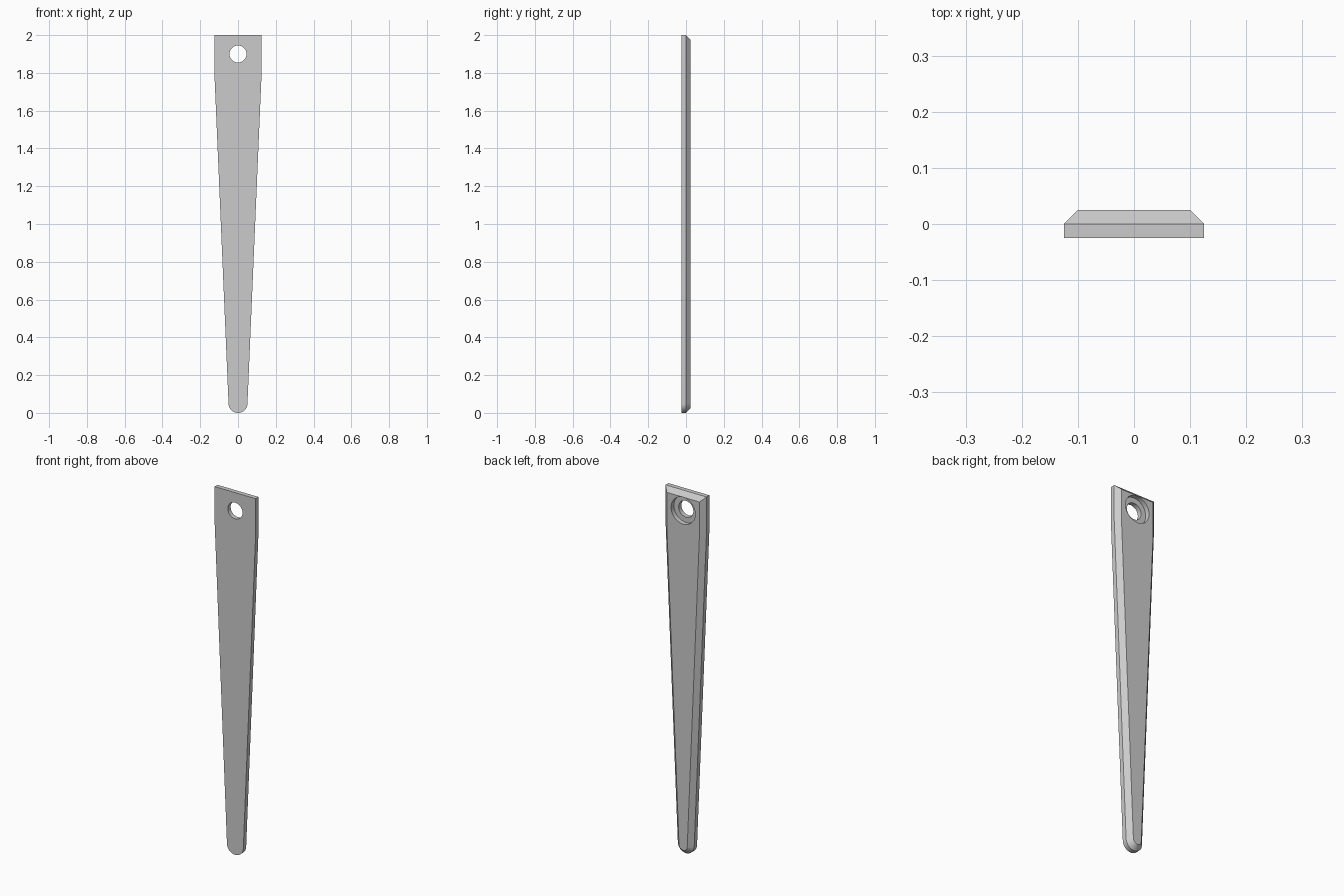
import bpy
import bmesh
from math import sin, cos, pi, radians

cube = bpy.data.objects.get("Cube")
if cube:
    bpy.data.objects.remove(cube, do_unlink=True)

HALF_WIDTH, TIP_RADIUS, HALF_DEPTH, CHAMFER = 0.125, 0.05, 0.025, 0.025
SHOULDER_Z, TOP_Z, HOLE_Z = 1.8, 2.0, 1.9
TAPER = radians(2.45)
ARC_STEPS = 24

grey = bpy.data.materials.new("plain grey")
grey.use_nodes = True
colour = (0.6, 0.6, 0.6, 1)
grey.diffuse_color = colour
grey.node_tree.nodes["Principled BSDF"].inputs["Base Color"].default_value = colour


def outline(inset):
    """Tapered blade outline in x and z, shrunk evenly by inset."""
    x, r = HALF_WIDTH - inset, TIP_RADIUS - inset
    points = [(x, SHOULDER_Z), (x, TOP_Z - inset), (-x, TOP_Z - inset), (-x, SHOULDER_Z)]
    start, sweep = pi + TAPER, pi - 2 * TAPER
    for i in range(ARC_STEPS + 1):
        a = start + sweep * i / ARC_STEPS
        points.append((r * cos(a), TIP_RADIUS + r * sin(a)))
    return points


# Blade: square-edged front half, chamfered back half
bm = bmesh.new()
rings = [[bm.verts.new((x, y, z)) for x, z in outline(inset)]
         for y, inset in ((-HALF_DEPTH, 0), (0, 0), (HALF_DEPTH, CHAMFER))]
for a, b in zip(rings, rings[1:]):
    for i in range(len(a)):
        j = (i + 1) % len(a)
        bm.faces.new((a[i], a[j], b[j], b[i]))
bm.faces.new(rings[0])
bm.faces.new(rings[-1])
bmesh.ops.recalc_face_normals(bm, faces=bm.faces)
mesh = bpy.data.meshes.new("tapered_blade")
bm.to_mesh(mesh)
bm.free()
mesh.materials.append(grey)
blade = bpy.data.objects.new("tapered_blade", mesh)
bpy.context.collection.objects.link(blade)


def bore(name, radius, y_front, y_back):
    """Cut a round hole through the blade between two depths."""
    bpy.ops.mesh.primitive_cylinder_add(
        vertices=48, radius=radius, depth=y_back - y_front,
        location=(0, (y_front + y_back) / 2, HOLE_Z), rotation=(pi / 2, 0, 0))
    cutter = bpy.context.object
    cutter.name = name + "_cutter"
    cutter.data.materials.append(grey)
    cutter.hide_render = True
    mod = blade.modifiers.new(name, 'BOOLEAN')
    mod.operation, mod.solver, mod.object = 'DIFFERENCE', 'EXACT', cutter
    bpy.context.view_layer.objects.active = blade
    bpy.ops.object.modifier_apply(modifier=name)
    bpy.data.objects.remove(cutter, do_unlink=True)


# Mounting hole with a wider recess on the back
bore("recess", 0.074, 0, 0.1)
bore("mounting_hole", 0.045, -0.1, 0.1)

bpy.ops.object.select_all(action='DESELECT')
blade.select_set(True)
bpy.context.view_layer.objects.active = blade
bpy.ops.object.shade_smooth_by_angle(angle=radians(25))
